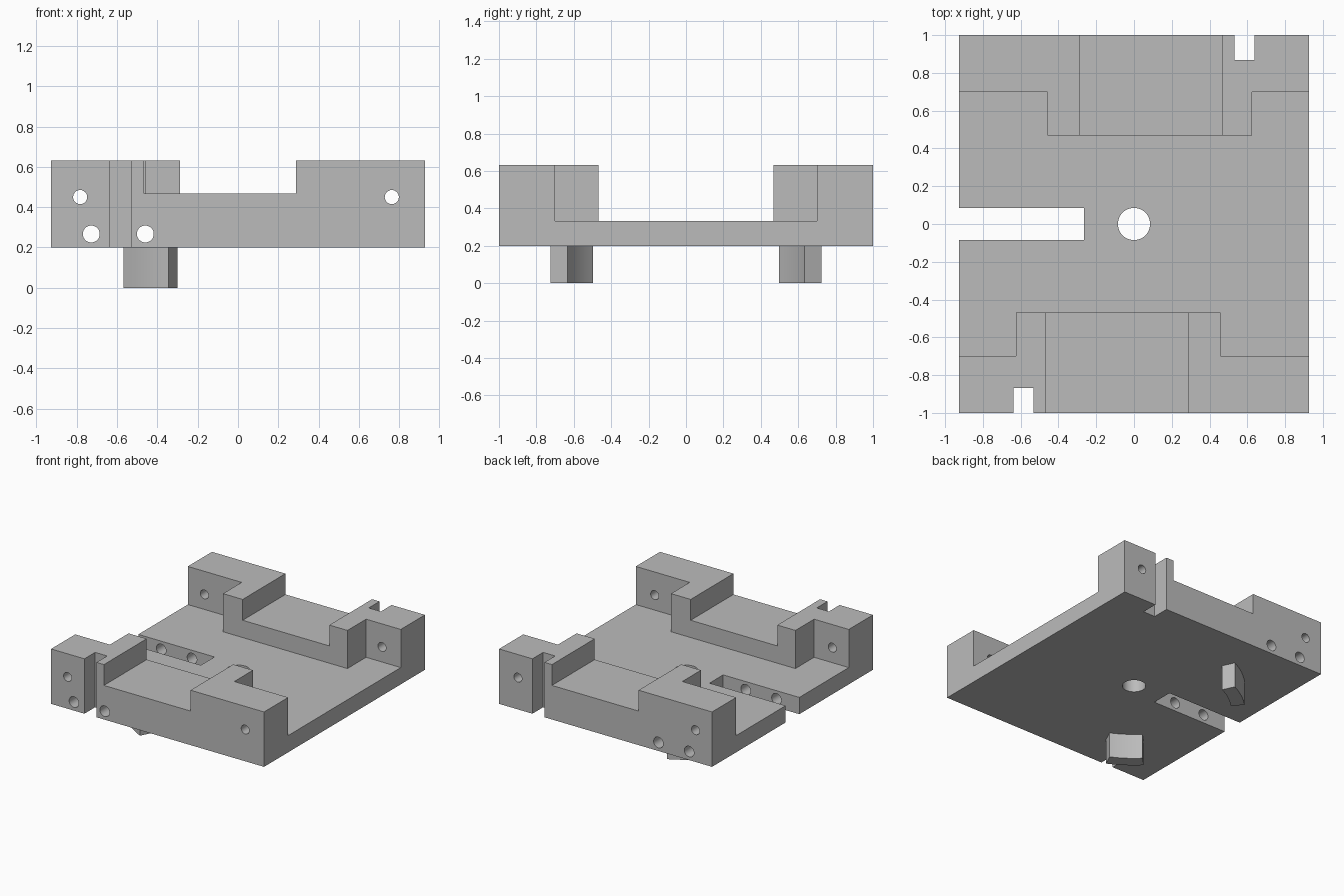
import bpy
import bmesh
from math import cos, sin, radians, pi

# Remove the default cube
cube = bpy.data.objects.get("Cube")
if cube:
    bpy.data.objects.remove(cube, do_unlink=True)

grey = bpy.data.materials.new("plain_grey")
grey.use_nodes = True
GREY = (0.5, 0.5, 0.5, 1)
grey.diffuse_color = GREY
grey.node_tree.nodes["Principled BSDF"].inputs["Base Color"].default_value = GREY

# Main sizes
HALF_X, HALF_Y = 0.927, 1.0
BASE, FLOOR, LEDGE, TOP = 0.2, 0.332, 0.468, 0.632
OUT = 1.2  # overshoot of the cutters


def prism(name, outline, z0, z1):
    """Extrude a plan outline from z0 up to z1."""
    bm = bmesh.new()
    face = bm.faces.new([bm.verts.new((x, y, z0)) for x, y in outline])
    grown = bmesh.ops.extrude_face_region(bm, geom=[face])["geom"]
    for v in grown:
        if isinstance(v, bmesh.types.BMVert):
            v.co.z = z1
    bmesh.ops.recalc_face_normals(bm, faces=bm.faces)
    mesh = bpy.data.meshes.new(name)
    bm.to_mesh(mesh)
    bm.free()
    obj = bpy.data.objects.new(name, mesh)
    bpy.context.collection.objects.link(obj)
    mesh.materials.append(grey)
    return obj


def rect(x0, x1, y0, y1):
    return [(x0, y0), (x1, y0), (x1, y1), (x0, y1)]


def turned(outline):
    """The same outline turned half a turn about the centre."""
    return [(-x, -y) for x, y in outline]


def circle(x, y, r, n=32):
    return [(x + r * cos(2 * pi * i / n), y + r * sin(2 * pi * i / n)) for i in range(n)]


def cross_hole(x, z, r):
    """Round cutter running front to back."""
    obj = prism("hole_cutter", circle(0, 0, r), -OUT, OUT)
    obj.rotation_euler.x = pi / 2
    obj.location = (x, 0, z)
    return obj


def smooth(obj):
    bpy.ops.object.select_all(action="DESELECT")
    obj.select_set(True)
    bpy.context.view_layer.objects.active = obj
    bpy.ops.object.shade_smooth_by_angle(angle=radians(30))


# Solid block that is carved into the tray
body = prism("tray_body", rect(-HALF_X, HALF_X, -HALF_Y, HALF_Y), BASE, TOP)

# Stepped pocket between the two end walls
step = [(-OUT, -0.7), (-0.625, -0.7), (-0.625, -0.468),
        (0.458, -0.468), (0.458, -0.7), (OUT, -0.7)]
cutters = [prism("pocket_cutter", step + turned(step), FLOOR, OUT)]

# Lowered ledge and edge slot in each end wall
ledge = rect(-0.467, 0.287, -OUT, -0.4)
edge_slot = rect(-0.637, -0.532, -OUT, -0.867)
for shape in (ledge, turned(ledge)):
    cutters.append(prism("ledge_cutter", shape, LEDGE, OUT))
for shape in (edge_slot, turned(edge_slot)):
    cutters.append(prism("edge_slot_cutter", shape, 0, OUT))

# Side slot and centre hole through the floor
cutters.append(prism("side_slot_cutter", rect(-OUT, -0.264, -0.085, 0.085), 0, OUT))
cutters.append(prism("centre_hole_cutter", circle(0, 0, 0.085, 48), 0, OUT))

# Wall holes, then the long holes through the floor
for x, z, r in ((-0.783, 0.45, 0.035), (0.763, 0.45, 0.035),
                (-0.728, 0.267, 0.042), (-0.46, 0.267, 0.042)):
    cutters.append(cross_hole(x, z, r))

for cutter in cutters:
    cutter.hide_render = True
    mod = body.modifiers.new(cutter.name, "BOOLEAN")
    mod.operation = "DIFFERENCE"
    mod.solver = "EXACT"
    mod.object = cutter

# Bake the cuts and drop the cutters
bpy.context.view_layer.update()
graph = bpy.context.evaluated_depsgraph_get()
carved = bpy.data.meshes.new_from_object(body.evaluated_get(graph))
body.modifiers.clear()
body.data = carved
carved.materials.clear()
carved.materials.append(grey)
for poly in carved.polygons:
    poly.material_index = 0
for cutter in cutters:
    bpy.data.objects.remove(cutter, do_unlink=True)
smooth(body)

# Two curved feet, each a piece of a ring around the centre hole
angles = [radians(45 + 19.6 * i / 12) for i in range(13)]
for name, side in (("front_foot", -1), ("back_foot", 1)):
    outer = [(-0.803 * cos(a), side * 0.803 * sin(a)) for a in angles]
    inner = [(-0.702 * cos(a), side * 0.702 * sin(a)) for a in reversed(angles)]
    smooth(prism(name, outer + inner, 0, BASE))
